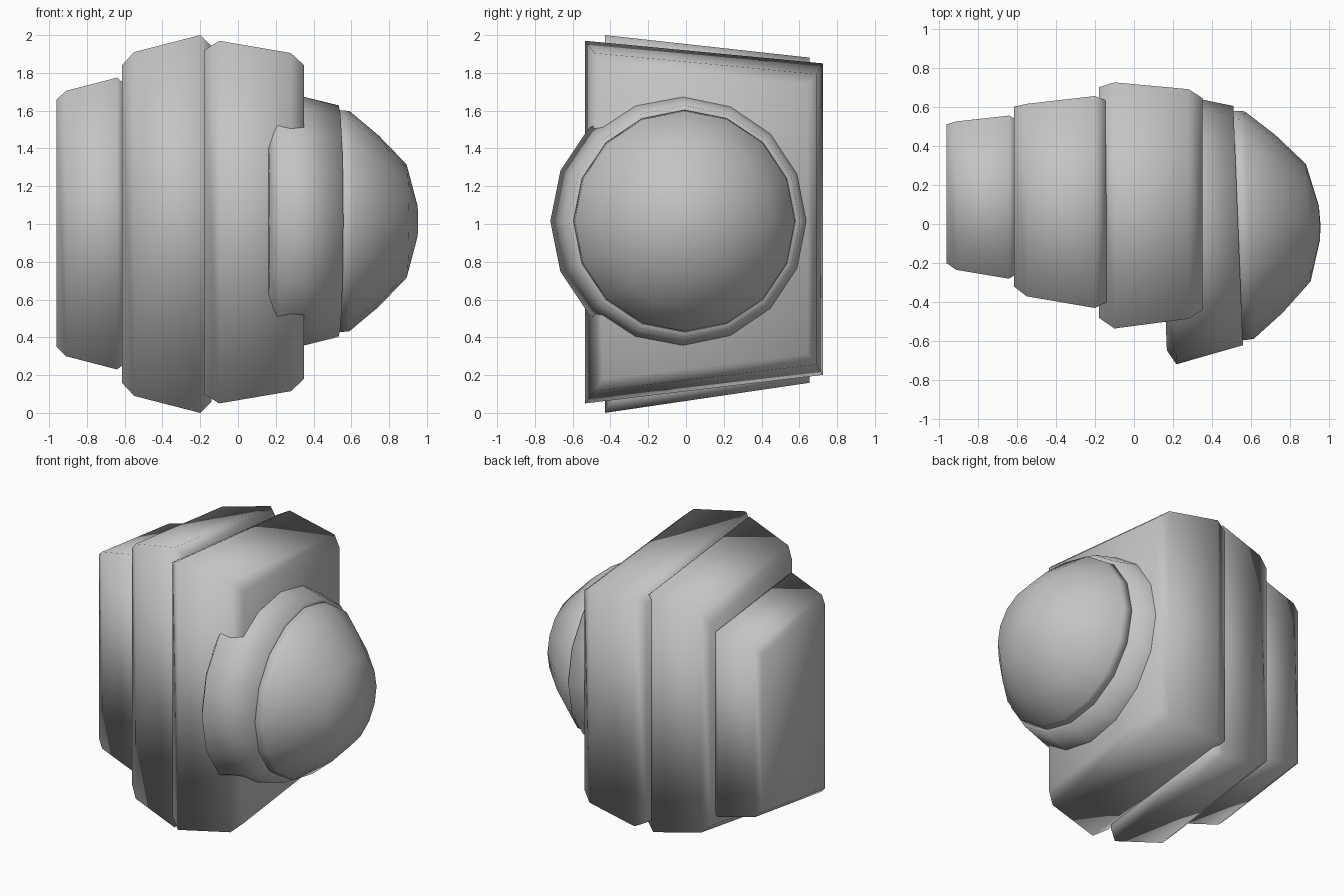
import bpy
import bmesh
from math import cos, sin, pi
from mathutils import Matrix

cube = bpy.data.objects.get("Cube")
if cube:
    bpy.data.objects.remove(cube, do_unlink=True)

grey = bpy.data.materials.new("plain_grey")
grey.use_nodes = True
grey.diffuse_color = (0.55, 0.55, 0.55, 1)
grey.node_tree.nodes["Principled BSDF"].inputs["Base Color"].default_value = (0.55, 0.55, 0.55, 1)


def loft(name, rings, matrix=None):
    """Skin closed rings of points, cap both ends and shade smooth."""
    bm = bmesh.new()
    loops = [[bm.verts.new(p) for p in ring] for ring in rings]
    count = len(loops[0])
    for a, b in zip(loops, loops[1:]):
        for i in range(count):
            j = (i + 1) % count
            bm.faces.new((a[i], a[j], b[j], b[i]))
    bm.faces.new(loops[0])
    bm.faces.new(loops[-1])
    bmesh.ops.recalc_face_normals(bm, faces=bm.faces)
    for face in bm.faces:
        face.smooth = True
    mesh = bpy.data.meshes.new(name)
    bm.to_mesh(mesh)
    bm.free()
    mesh.materials.append(grey)
    obj = bpy.data.objects.new(name, mesh)
    if matrix:
        obj.matrix_world = matrix
    bpy.context.collection.objects.link(obj)
    return obj


def slab(name, sections, top_slope, bottom_slope):
    """Sections are x, front y, back y, top z and bottom z at the front."""
    rings = []
    for x, front, back, top, bottom in sections:
        depth = back - front
        rings.append([(x, front, bottom), (x, back, bottom + bottom_slope * depth),
                      (x, back, top - top_slope * depth), (x, front, top)])
    return loft(name, rings)


def lathe(name, profile, matrix, sides=16):
    """Turn an (axial, radius) profile around the local x axis."""
    angles = [2 * pi * i / sides for i in range(sides)]
    rings = [[(u, r * cos(a), r * sin(a)) for a in angles] for u, r in profile]
    return loft(name, rings, matrix)


# Three chamfered slabs, narrow at the outer end
slab("outer_slab", [(-0.96, -0.20, 0.51, 1.66, 0.35),
                    (-0.91, -0.235, 0.525, 1.705, 0.30),
                    (-0.64, -0.28, 0.555, 1.775, 0.23),
                    (-0.60, -0.255, 0.535, 1.74, 0.26)], 0.115, 0.14)
slab("middle_slab", [(-0.615, -0.32, 0.60, 1.84, 0.16),
                     (-0.55, -0.37, 0.615, 1.91, 0.09),
                     (-0.20, -0.43, 0.655, 2.0, 0.0),
                     (-0.14, -0.40, 0.63, 1.94, 0.06)], 0.11, 0.147)
slab("inner_slab", [(-0.18, -0.48, 0.70, 1.92, 0.10),
                    (-0.10, -0.535, 0.725, 1.97, 0.05),
                    (0.28, -0.485, 0.69, 1.905, 0.115),
                    (0.35, -0.44, 0.645, 1.84, 0.18)], 0.095, 0.12)

# Collar and dome share a slightly turned axis
axis = Matrix.Translation((0.533, -0.008, 1.015)) @ Matrix.Rotation(0.04, 4, "Z")
lathe("collar", [(-0.39, 0.624), (-0.344, 0.697), (0, 0.613), (-0.01, 0.56)], axis)
lathe("dome", [(-0.02, 0.59), (0.057, 0.583), (0.21, 0.455),
               (0.36, 0.30), (0.417, 0.085), (0.421, 0.01)], axis)
